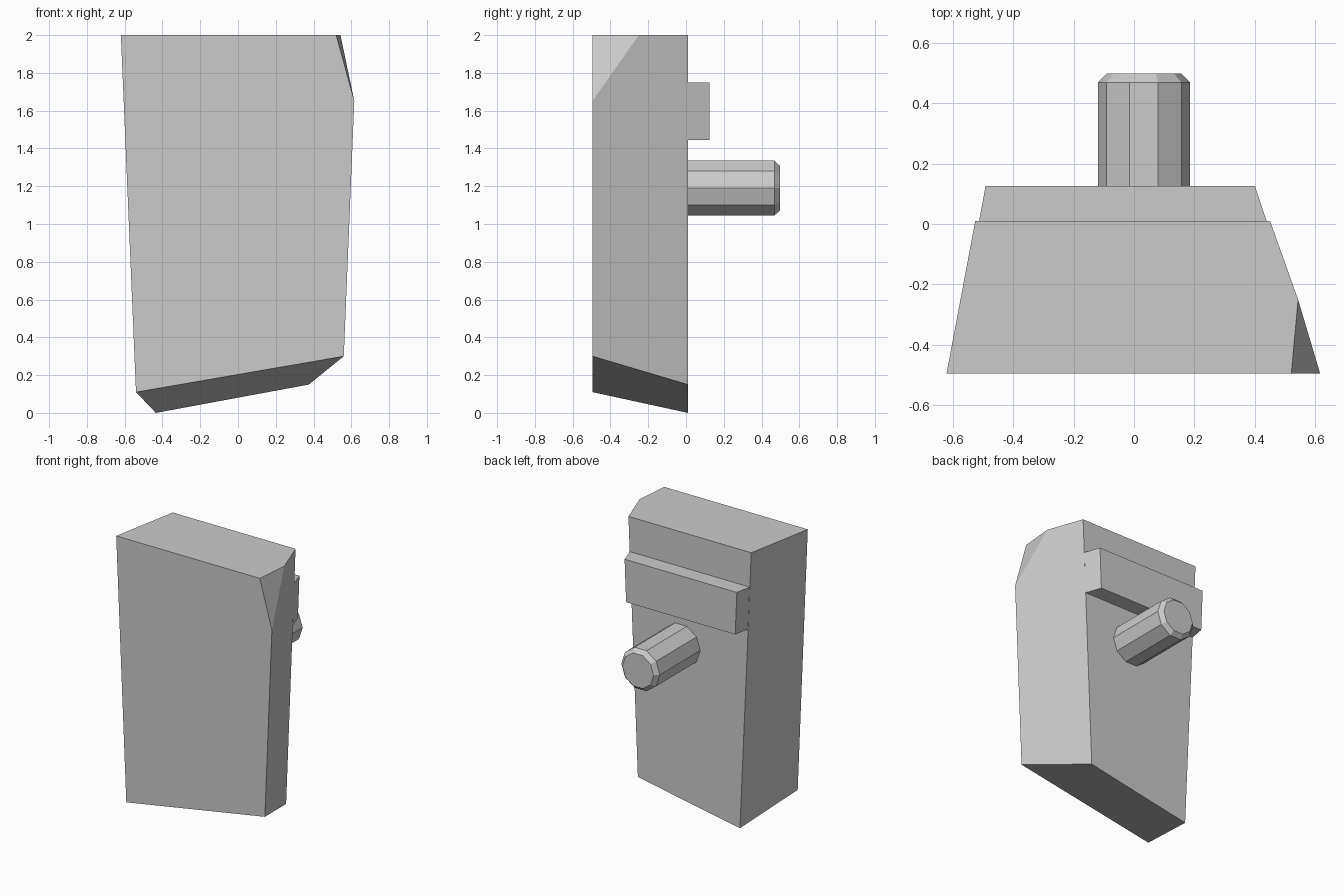
import bpy
import bmesh
import math
from mathutils import Vector

cube = bpy.data.objects.get("Cube")
if cube:
    bpy.data.objects.remove(cube, do_unlink=True)

# Single plain grey
grey = bpy.data.materials.new("plain_grey")
grey.use_nodes = True
colour = (0.6, 0.6, 0.6, 1.0)
grey.diffuse_color = colour
grey.node_tree.nodes["Principled BSDF"].inputs["Base Color"].default_value = colour


def finish(name, bm):
    bmesh.ops.recalc_face_normals(bm, faces=bm.faces)
    mesh = bpy.data.meshes.new(name)
    bm.to_mesh(mesh)
    bm.free()
    mesh.materials.append(grey)
    obj = bpy.data.objects.new(name, mesh)
    bpy.context.collection.objects.link(obj)
    return obj


def loft(bm, rings):
    """Skin matching rings of points and cap both ends."""
    loops = [[bm.verts.new(p) for p in ring] for ring in rings]
    for a, b in zip(loops, loops[1:]):
        for i in range(len(a)):
            j = (i + 1) % len(a)
            bm.faces.new((a[i], a[j], b[j], b[i]))
    bm.faces.new(loops[0])
    bm.faces.new(loops[-1])


def quad(y, left_bottom, right_bottom, right_top, left_top):
    return [(x, y, z) for x, z in (left_bottom, right_bottom, right_top, left_top)]


# Tapered block with a slanted underside
body = bmesh.new()
loft(body, [
    quad(-0.495, (-0.54, 0.11), (0.56, 0.30), (0.63, 2), (-0.62, 2)),
    quad(0.01, (-0.435, 0), (0.375, 0.15), (0.45, 2), (-0.525, 2)),
])

# Slice off the front top corner
a, b, c = Vector((0.52, -0.495, 2)), Vector((0.616, -0.495, 1.65)), Vector((0.543, -0.245, 2))
normal = (b - a).cross(c - a)
if normal.x < 0:
    normal.negate()
cut = bmesh.ops.bisect_plane(body, geom=body.verts[:] + body.edges[:] + body.faces[:],
                             plane_co=a, plane_no=normal, clear_outer=True)
rim = [e for e in cut["geom_cut"] if isinstance(e, bmesh.types.BMEdge)]
bmesh.ops.holes_fill(body, edges=rim)
finish("body", body)

# Rail across the back, following the side tapers
rail = bmesh.new()
loft(rail, [
    quad(0.005, (-0.50, 1.445), (0.43, 1.445), (0.44, 1.75), (-0.513, 1.75)),
    quad(0.125, (-0.478, 1.445), (0.388, 1.445), (0.40, 1.75), (-0.491, 1.75)),
])
finish("back_rail", rail)

# Ten-sided pin with a chamfered tip
pin = bmesh.new()
loft(pin, [
    [(0.033 + r * math.cos(math.tau * i / 10), y, 1.19 + r * math.sin(math.tau * i / 10))
     for i in range(10)]
    for y, r in ((0.005, 0.1525), (0.468, 0.1525), (0.497, 0.124))
])
finish("back_pin", pin)
